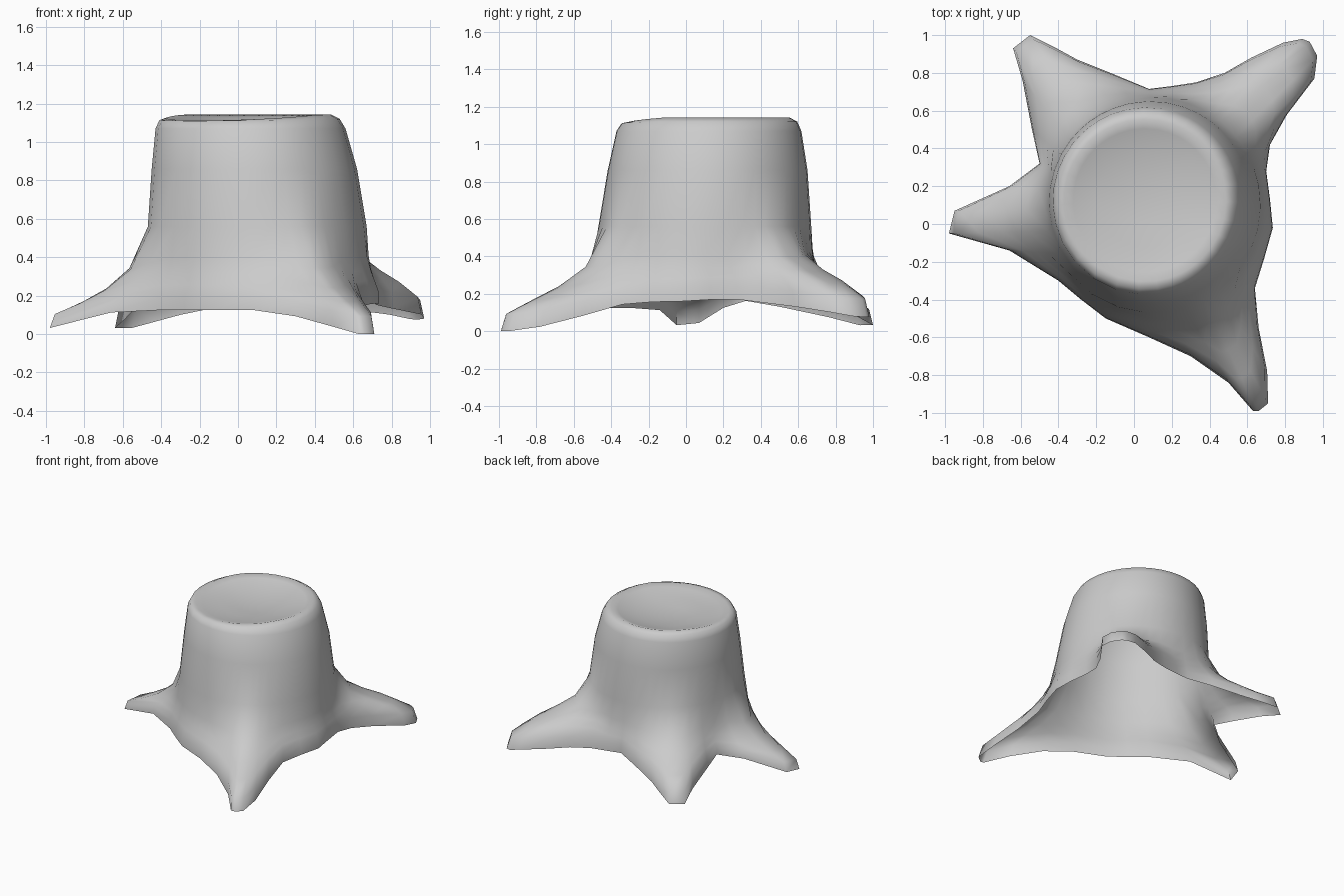
import bpy, bmesh, math
from mathutils import Vector

cube = bpy.data.objects.get("Cube")
if cube:
    bpy.data.objects.remove(cube)


def make_material(name, rgb):
    mat = bpy.data.materials.new(name)
    mat.use_nodes = True
    colour = (*rgb, 1.0)
    mat.diffuse_color = colour
    mat.node_tree.nodes["Principled BSDF"].inputs["Base Color"].default_value = colour
    return mat


# Ground outline of the stump, counter-clockwise, one group per root or hollow
back_left_root = [(.72, .42), (.81, .58), (.955, .77), (.97, .89), (.93, .965),
                  (.89, .98), (.79, .96), (.62, .88), (.48, .8), (.33, .75)]
back_hollow = [(.2, .73), (.08, .715), (-.1, .79)]
back_right_root = [(-.3, .87), (-.41, .93), (-.55, 1), (-.64, .93), (-.59, .76), (-.54, .5)]
right_root = [(-.5, .32), (-.66, .2), (-.95, .07), (-.98, -.05), (-.66, -.14)]
front_skirt = [(-.4, -.3), (-.28, -.4), (-.15, -.5), (.08, -.6), (.3, -.7)]
front_root = [(.5, -.84), (.63, -.99), (.66, -.99), (.71, -.95), (.705, -.78), (.66, -.55)]
left_hollow = [(.64, -.34), (.69, -.18), (.735, -.02), (.72, .13), (.7, .28)]
outline = (back_left_root + back_hollow + back_right_root + right_root
           + front_skirt + front_root + left_hollow)
count = len(outline)
centre = Vector((.08, .13))


def ground_point(xy):
    """Lower edge: arched between the roots, touching down at their tips."""
    reach = (Vector(xy) - centre).length
    z = .165 - .28 * (reach - .6)
    if xy in back_left_root:
        z += .075 * min(1, max(0, reach - .6) * 2)
    elif xy in front_skirt:
        z = min(z, .125)
    elif xy in left_hollow:
        z += .015
    return Vector((*xy, max(0, z)))


def fullness(xy):
    """How far the flank bulges above the basic concave sweep."""
    if xy in back_left_root:
        return 1
    return .1 if xy in right_root else .5


feet = [ground_point(p) for p in outline]
bulges = [fullness(p) for p in outline]

# Trunk angles follow the outline, relaxed so that the roots widen as they rise
angles = []
for foot in feet:
    a = math.atan2(foot.y - centre.y, foot.x - centre.x)
    while angles and a < angles[-1]:
        a += math.tau
    angles.append(a)
for _ in range(6):
    before = [angles[-1] - math.tau] + angles[:-1]
    after = angles[1:] + [angles[0] + math.tau]
    angles = [(p + 2 * a + n) / 4 for p, a, n in zip(before, angles, after)]


def trunk_ring(x, y, z, radius, sag=0):
    """Round trunk section; sag dips its front right side."""
    return [Vector((x + radius * math.cos(a), y + radius * math.sin(a),
                    z - sag * max(0, math.cos(a - math.radians(235))))) for a in angles]


# Roots: each column sweeps from the ground edge up a concave curve to the trunk
collar = trunk_ring(.1, .1, .56, .57)
rings = []
for inward, rise, extra in [(0, 0, 0), (.05, .13, .07), (.3, .23, .14),
                            (.55, .36, .14), (.8, .57, .09)]:
    ring = []
    for foot, top, bulge in zip(feet, collar, bulges):
        p = foot.lerp(top, inward)
        p.z = foot.z + (top.z - foot.z) * (rise + extra * bulge)
        ring.append(p)
    rings.append(ring)

# Trunk, rounded rim and dished top
rings += [collar,
          trunk_ring(.085, .115, .86, .535),
          trunk_ring(.065, .122, 1.07, .495),
          trunk_ring(.06, .125, 1.12, .47, .01),
          trunk_ring(.058, .125, 1.142, .43, .03),
          trunk_ring(.058, .125, 1.125, .38, .025),
          trunk_ring(.058, .125, 1.095, .25),
          trunk_ring(.058, .125, 1.08, .12)]

bm = bmesh.new()
verts = [[bm.verts.new(p) for p in ring] for ring in rings]
for low, high in zip(verts, verts[1:]):
    for i in range(count):
        j = (i + 1) % count
        bm.faces.new((low[i], low[j], high[j], high[i]))
hub = bm.verts.new((.058, .125, 1.075))
for i in range(count):
    bm.faces.new((verts[-1][i], verts[-1][(i + 1) % count], hub))

mesh = bpy.data.meshes.new("tree_stump")
bm.to_mesh(mesh)
bm.free()
stump = bpy.data.objects.new("tree_stump", mesh)
bpy.context.collection.objects.link(stump)
mesh.materials.append(make_material("pale_grey", (.6, .6, .6)))

bpy.context.view_layer.objects.active = stump
stump.select_set(True)
bpy.ops.object.shade_smooth_by_angle(angle=math.radians(75))
